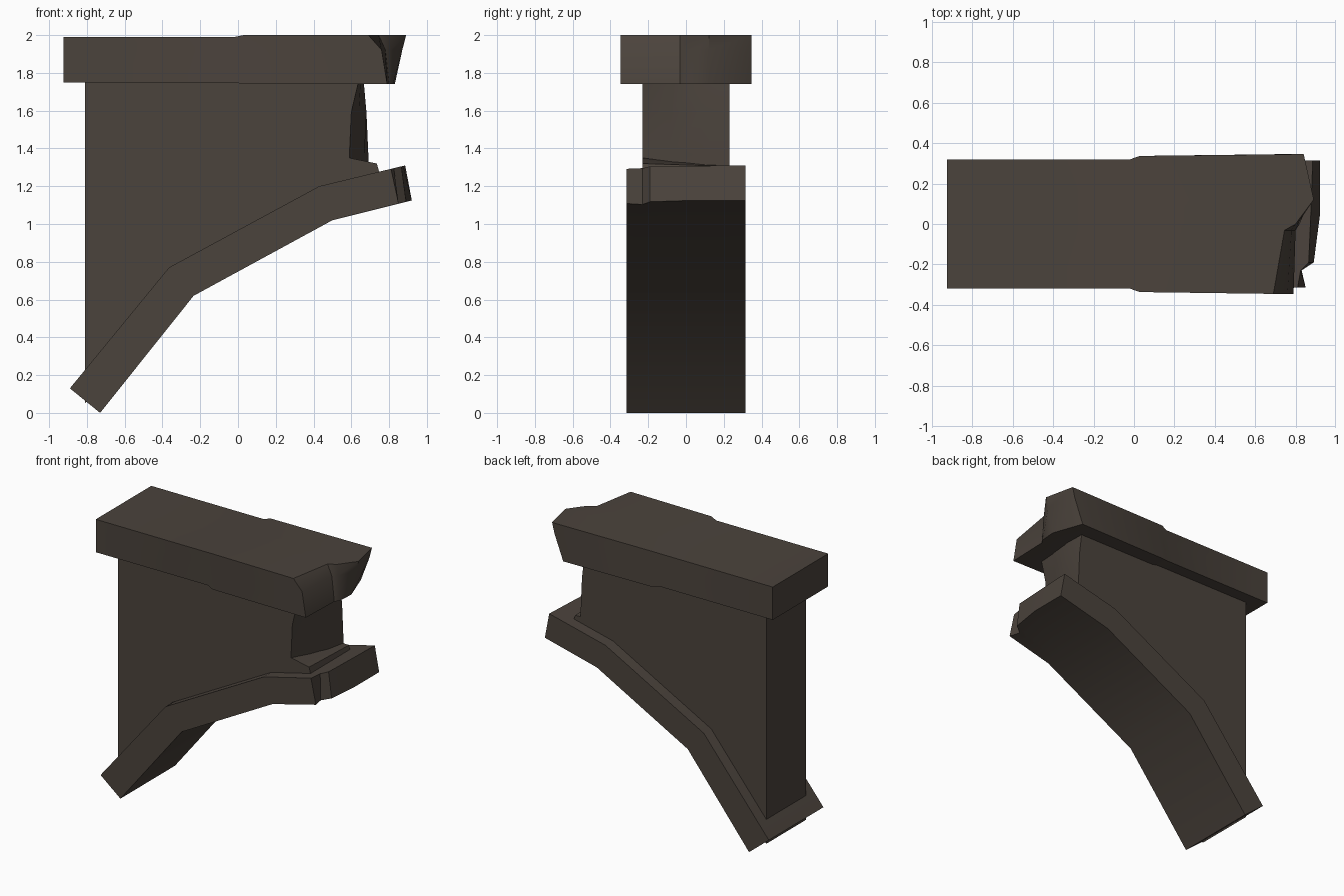
import bpy, bmesh, math

if "Cube" in bpy.data.objects:
    bpy.data.objects.remove(bpy.data.objects["Cube"])

stone = bpy.data.materials.new("dark stone")
stone.diffuse_color = (0.07, 0.056, 0.045, 1)
stone.use_nodes = True
stone.node_tree.nodes["Principled BSDF"].inputs["Base Color"].default_value = stone.diffuse_color


def loft(name, stations, angle=35):
    """Skin a row of stations; each station is a grid (rows up z, columns along y)."""
    bm = bmesh.new()
    grids = [[[bm.verts.new(p) for p in row] for row in st] for st in stations]
    R, C = len(stations[0]), len(stations[0][0])
    rim = [(0, c) for c in range(C)] + [(r, C - 1) for r in range(1, R)]
    rim += [(R - 1, c) for c in range(C - 2, -1, -1)] + [(r, 0) for r in range(R - 2, 0, -1)]
    for a, b in zip(grids, grids[1:]):
        for (r, c), (s, d) in zip(rim, rim[1:] + rim[:1]):
            bm.faces.new((a[r][c], a[s][d], b[s][d], b[r][c]))
    for g in (grids[0], grids[-1]):
        for r in range(R - 1):
            for c in range(C - 1):
                bm.faces.new((g[r][c], g[r][c + 1], g[r + 1][c + 1], g[r + 1][c]))
    bmesh.ops.delete(bm, geom=[v for v in bm.verts if not v.link_faces], context='VERTS')
    bmesh.ops.recalc_face_normals(bm, faces=bm.faces)
    me = bpy.data.meshes.new(name)
    bm.to_mesh(me)
    bm.free()
    ob = bpy.data.objects.new(name, me)
    bpy.context.collection.objects.link(ob)
    me.materials.append(stone)
    bpy.ops.object.select_all(action='DESELECT')
    ob.select_set(True)
    bpy.context.view_layer.objects.active = ob
    bpy.ops.object.shade_smooth_by_angle(angle=math.radians(angle))
    return ob


def section(xs, ys, zs):
    """Grid of points: xs is one x or rows of x, ys are columns, zs are rows."""
    return [[(xs[r][c] if isinstance(xs, list) else xs, y, z)
             for c, y in enumerate(ys)] for r, z in enumerate(zs)]


# Top slab: plain left half, slightly larger right half, jagged broken end
cols = [-1, -0.09, 0.0, 0.35, 1]


def slab_section(x, half, low, high):
    return section(x, [c * half for c in cols], [low, low + (high - low) * 0.7, high])


slab_break = [[0.79, 0.80, 0.82, 0.83, 0.75],
              [0.76, 0.78, 0.81, 0.87, 0.82],
              [0.69, 0.745, 0.80, 0.89, 0.84]]
loft("top_slab", [slab_section(-0.925, 0.32, 1.75, 1.99),
                  slab_section(-0.02, 0.32, 1.75, 1.99),
                  slab_section(0.03, 0.337, 1.74, 2.0),
                  slab_section(slab_break, 0.346, 1.74, 2.0)])

# Web wall between slab and arch, with a ragged right edge
web_ys = [-0.23, -0.08, 0.08, 0.23]


def web_section(x, low):
    return section(x, web_ys, [low, low + (1.76 - low) * 0.3, low + (1.76 - low) * 0.7, 1.76])


web_break = [[0.59, 0.63, 0.67, 0.69],
             [0.59, 0.63, 0.67, 0.69],
             [0.60, 0.64, 0.68, 0.68],
             [0.64, 0.65, 0.665, 0.66]]
loft("web_wall", [web_section(-0.81, 0.05), web_section(-0.3, 0.7),
                  web_section(0.45, 1.13), web_section(web_break, 1.2)])

# Broken foot of the web left standing on the arch
foot_ys = [-0.23, 0.0, 0.23]
foot = []
for x, top, drop in ((0.5, 1.33, 0.03), (0.59, 1.35, 0.035), (0.735, 1.32, 0.015)):
    lean = 0.045 if x > 0.7 else 0
    tops = [top - drop * i / 2 for i in range(3)]
    foot.append([[(x + lean, y, 1.16) for y in foot_ys],
                 [(x, y, z) for y, z in zip(foot_ys, tops)]])
loft("web_foot", foot)

# Bent arch strip under the web, chipped at the front of its right end
arch_ys = [-0.315, -0.23, -0.19, 0.04, 0.315]
lower = [(-0.73, 0.0), (-0.235, 0.62), (0.5, 1.02), (0.92, 1.125)]
upper = [(-0.89, 0.13), (-0.365, 0.77), (0.43, 1.2), (0.885, 1.31)]
chips = [[0.07, 0.09, 0.03, 0.0, 0.0], [0.075, 0.06, 0.02, 0.01, 0.0]]
arch = []
for i, pair in enumerate(zip(lower, upper)):
    arch.append([[(x - chip * (i == 3), y, z - 0.24 * chip * (i == 3))
                  for y, chip in zip(arch_ys, row)]
                 for (x, z), row in zip(pair, chips)])
loft("arch_strip", arch)
